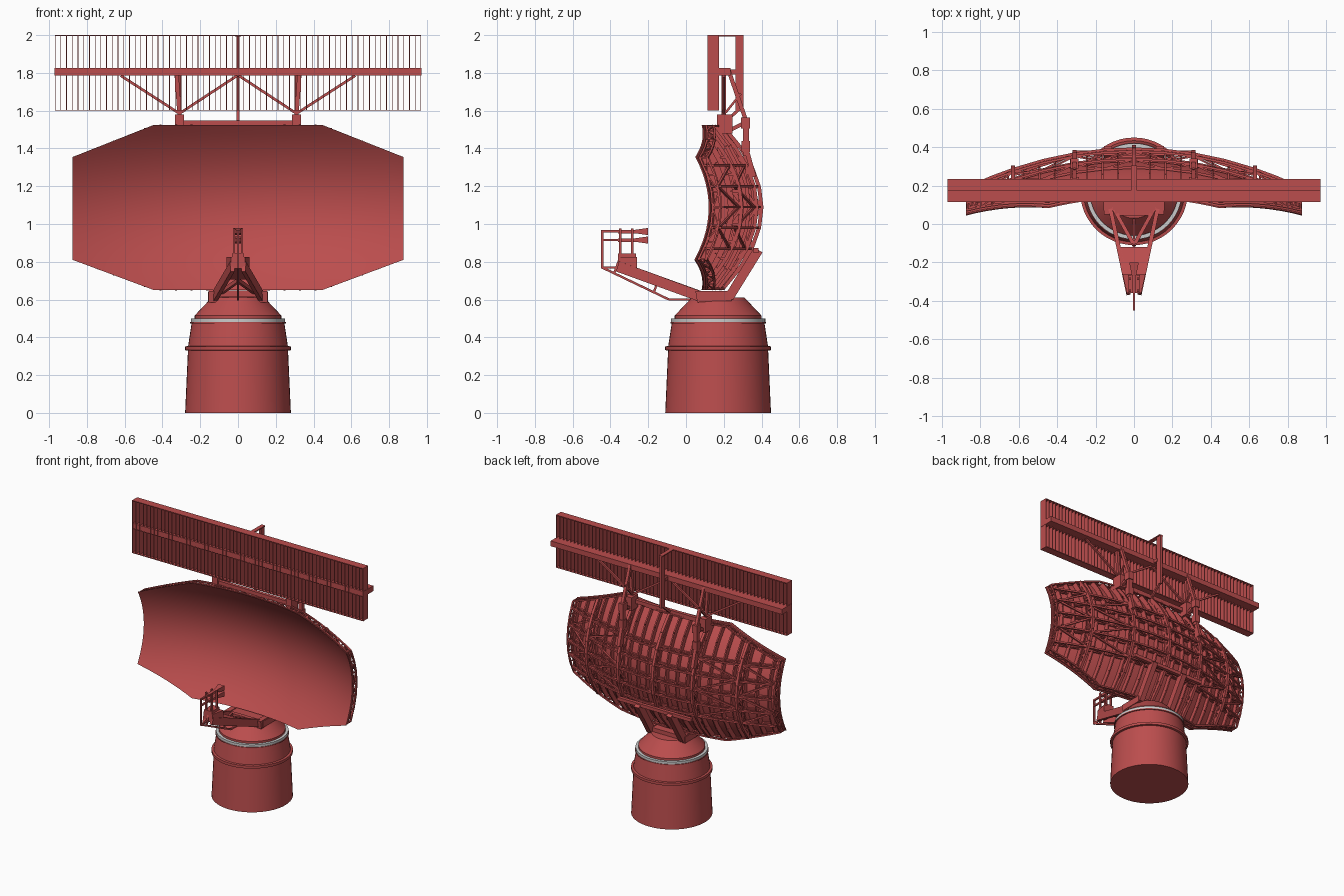
import bpy, bmesh, math
from mathutils import Vector as V

if "Cube" in bpy.data.objects:
    bpy.data.objects.remove(bpy.data.objects["Cube"])


def material(name, rgb):
    m = bpy.data.materials.new(name)
    m.diffuse_color = (*rgb, 1)
    m.use_nodes = True
    m.node_tree.nodes["Principled BSDF"].inputs["Base Color"].default_value = m.diffuse_color
    return m


RED = material("red_paint", (0.5, 0.075, 0.075))
GREY = material("grey_seal", (0.55, 0.58, 0.56))


def finish(name, bm, mat=RED, smooth=None):
    bmesh.ops.recalc_face_normals(bm, faces=bm.faces)
    me = bpy.data.meshes.new(name)
    bm.to_mesh(me)
    bm.free()
    ob = bpy.data.objects.new(name, me)
    bpy.context.collection.objects.link(ob)
    me.materials.append(mat)
    if smooth:
        bpy.ops.object.select_all(action='DESELECT')
        ob.select_set(True)
        bpy.context.view_layer.objects.active = ob
        bpy.ops.object.shade_smooth_by_angle(angle=math.radians(smooth))
    return ob


def hull(bm, lo, hi):
    """Closed prism between two matching loops of points."""
    a, b = [bm.verts.new(p) for p in lo], [bm.verts.new(p) for p in hi]
    n = len(a)
    bm.faces.new(a)
    bm.faces.new(b[::-1])
    for i in range(n):
        bm.faces.new((a[i], b[i], b[(i + 1) % n], a[(i + 1) % n]))


def bar(bm, a, b, w, h=None, w2=None, h2=None):
    """Rectangular beam from a to b: w across, h the other way, w2/h2 at the far end."""
    a, b = V(a), V(b)
    h = h or w
    d = (b - a).normalized()
    ref = V((0, 1, 0)) if abs(d.z) > 0.95 else V((0, 0, 1))
    s = d.cross(ref).normalized()
    u = s.cross(d)
    sg = ((-1, -1), (1, -1), (1, 1), (-1, 1))
    ring = lambda c, w, h: [c + s * (i * w / 2) + u * (j * h / 2) for i, j in sg]
    hull(bm, ring(a, w, h), ring(b, w2 or w, h2 or h))


def box(bm, x0, x1, y0, y1, z0, z1):
    q = ((x0, y0), (x1, y0), (x1, y1), (x0, y1))
    hull(bm, [(x, y, z0) for x, y in q], [(x, y, z1) for x, y in q])


def plate(bm, pts, x0, x1):
    """(y, z) outline extruded along x."""
    hull(bm, [(x0, y, z) for y, z in pts], [(x1, y, z) for y, z in pts])


def lathe(name, prof, mat=RED, n=48, cy=0.17):
    bm = bmesh.new()
    rings = [[bm.verts.new((r * math.cos(2 * math.pi * i / n),
                            cy + r * math.sin(2 * math.pi * i / n), z)) for i in range(n)] for r, z in prof]
    for a, b in zip(rings, rings[1:]):
        for i in range(n):
            bm.faces.new((a[i], a[(i + 1) % n], b[(i + 1) % n], b[i]))
    bm.faces.new(rings[0][::-1])
    bm.faces.new(rings[-1])
    return finish(name, bm, mat, 20)


# Pedestal
lathe("pedestal", [(0.28, 0), (0.265, 0.33), (0.28, 0.332), (0.28, 0.352), (0.264, 0.354),
                   (0.246, 0.472), (0.253, 0.473), (0.253, 0.48), (0.23, 0.485), (0.23, 0.515), (0.14, 0.61)])
lathe("pedestal_seal_ring", [(0.2, 0.479), (0.25, 0.48), (0.25, 0.499), (0.2, 0.5)], GREY)

# Dish shape
XM, XC, ZC = 0.875, 0.445, 1.0875


def ylim(x):
    t = max(0, (abs(x) - XC) / (XM - XC))
    return 0.65 + 0.16 * t, 1.525 - 0.17 * t


def xlim(z):
    t = max((0.81 - z) / 0.16, (z - 1.355) / 0.17, 0)
    return XM - (XM - XC) * t


def S(x, z, off=0.0):
    return V((x, 0.325 - 0.268 * x * x - 0.99 * (z - ZC) ** 2 + off, z))


def depth(z):
    return 0.075 - 0.12 * (z - ZC) ** 2


# Reflector skin: front and back sheets joined round the edge
bm = bmesh.new()
xs = [XC + (XM - XC) * i / 8 for i in range(1, 9)]
xs = [-x for x in xs[::-1]] + [XC * i / 8 for i in range(-8, 9)] + xs
grid = []
for x in xs:
    lo, hi = ylim(x)
    grid.append([bm.verts.new(S(x, lo + (hi - lo) * j / 20)) for j in range(21)])
for a, b in zip(grid, grid[1:]):
    for j in range(20):
        bm.faces.new((a[j], b[j], b[j + 1], a[j + 1]))
ext = bmesh.ops.extrude_face_region(bm, geom=bm.faces[:], use_keep_orig=True)
for v in ext['geom']:
    if isinstance(v, bmesh.types.BMVert):
        v.co.y += 0.007
finish("reflector_skin", bm, smooth=30)

# Shallow stiffening ribs on the skin's back
bm = bmesh.new()
for k in range(-10, 11):
    x = k * 0.082
    lo, hi = ylim(x)
    zs = [lo + 0.01 + (hi - lo - 0.02) * j / 8 for j in range(9)]
    for a, b in zip(zs, zs[1:]):
        bar(bm, S(x, a, 0.027), S(x, b, 0.027), 0.01, 0.038)
finish("reflector_ribs", bm)


def truss(bm, pts, d, w, posts=True):
    """Lattice behind the skin along (x, z) points."""
    for i, (p, q) in enumerate(zip(pts, pts[1:])):
        bar(bm, S(*p, d(p[1])), S(*q, d(q[1])), w, w)
        bar(bm, S(*p, 0.018), S(*q, 0.018), w, w)
        if posts:
            bar(bm, S(*p, 0.012), S(*p, d(p[1])), w * 0.7)
        e, f = (p, q) if i % 2 else (q, p)
        bar(bm, S(*e, 0.018), S(*f, d(f[1])), w * 0.7)
    bar(bm, S(*pts[-1], 0.012), S(*pts[-1], d(pts[-1][1])), w * 0.7)


# Vertical and horizontal back trusses
bm = bmesh.new()
for x in (-0.63, -0.31, 0, 0.31, 0.63):
    lo, hi = ylim(x)
    truss(bm, [(x, lo + 0.01 + (hi - lo - 0.02) * j / 8) for j in range(9)], depth, 0.02)
finish("vertical_trusses", bm)
bm = bmesh.new()
half = (0, 0.155, 0.31, 0.47, 0.63, 0.74)
for z in (0.87, 0.98, 1.09, 1.2, 1.31):
    m = xlim(z) - 0.02
    pos = [x for x in half if x < m - 0.05] + [m]
    truss(bm, [(-x, z) for x in pos[:0:-1]] + [(x, z) for x in pos], lambda z: depth(z) - 0.008, 0.013, False)
# Diagonal braces across the back bays
for s in (-1, 1):
    for z in (0.87, 1.09):
        for x0, x1 in ((0.31, 0.63), (0.63, 0.85)):
            bar(bm, S(s * x0, z, 0.06), S(s * x1, z + 0.11, 0.05), 0.012)
            bar(bm, S(s * x0, z + 0.22, 0.06), S(s * x1, z + 0.11, 0.05), 0.012)
finish("horizontal_trusses", bm)

# Rim lattice around the octagonal edge
bm = bmesh.new()
corners = [(XC, 0.657), (XM - 0.007, 0.815), (XM - 0.007, 1.35), (XC, 1.518)]
corners += [(-x, z) for x, z in corners[::-1]]
for i, (x0, z0) in enumerate(corners):
    x1, z1 = corners[(i + 1) % 8]
    n = 10 if i in (3, 7) else 6
    truss(bm, [(x0 + (x1 - x0) * j / n, z0 + (z1 - z0) * j / n) for j in range(n + 1)], lambda z: 0.058, 0.011)
finish("reflector_rim", bm)

# Cradle carrying the dish on the pedestal
bm = bmesh.new()
for s in (-1, 1):
    plate(bm, [(0.05, 0.645), (0.22, 0.645), (0.36, 0.875), (0.405, 0.85), (0.25, 0.6), (0.06, 0.585)],
          s * 0.115, s * 0.155)
box(bm, -0.16, 0.16, 0.07, 0.24, 0.592, 0.64)
bar(bm, (-0.31, 0.37, 0.86), (0.31, 0.37, 0.86), 0.025)
finish("dish_cradle", bm)

# Feed arm: two converging beams with a deck plate and cross braces
bm = bmesh.new()
for s in (-1, 1):
    bar(bm, (s * 0.125, 0.09, 0.612), (s * 0.03, -0.36, 0.775), 0.022, 0.055)
    bar(bm, (s * 0.1, 0.07, 0.63), (0, -0.11, 0.70), 0.02)
hull(bm, [(-0.085, -0.12, 0.718), (0.085, -0.12, 0.718), (0.037, -0.36, 0.805), (-0.037, -0.36, 0.805)],
     [(-0.085, -0.12, 0.706), (0.085, -0.12, 0.706), (0.037, -0.36, 0.793), (-0.037, -0.36, 0.793)])
bar(bm, (-0.1, 0.06, 0.632), (0.1, 0.06, 0.632), 0.03)
finish("feed_arm", bm)

# Feed frame and lower tie rod
bm = bmesh.new()
q = ((-0.037, -0.36), (0.037, -0.36), (0.06, -0.26), (-0.06, -0.26))
hull(bm, [(x, y, 0.765) for x, y in q], [(x, y, 0.825) for x, y in q])
box(bm, -0.032, 0.032, -0.36, -0.265, 0.825, 0.845)
for s in (-1, 1):
    for y in (-0.355, -0.292):
        box(bm, s * 0.016, s * 0.027, y, y + 0.014, 0.84, 0.975)
box(bm, -0.006, 0.006, -0.45, -0.438, 0.765, 0.968)
for a, b in (((-0.45, 0.962), (-0.34, 0.962)), ((-0.45, 0.915), (-0.34, 0.915)), ((-0.45, 0.77), (-0.34, 0.77)),
             ((-0.445, 0.77), (-0.09, 0.6)), ((-0.09, 0.6), (0.05, 0.6)),
             ((-0.38, 0.74), (-0.35, 0.82)), ((-0.17, 0.64), (-0.14, 0.72))):
    bar(bm, (0, *a), (0, *b), 0.012)
finish("feed_frame", bm)

# Feed horns flaring toward the dish
bm = bmesh.new()
for z in (0.96, 0.915):
    bar(bm, (0, -0.36, z), (0, -0.27, z), 0.022, 0.018)
    bar(bm, (0, -0.27, z), (0, -0.2, z), 0.022, 0.018, 0.05, 0.038)
finish("feed_horns", bm)

# Upper antenna: slats, rails, main beam
bm = bmesh.new()
N = 64
for i in range(N + 1):
    x = -0.968 + 1.936 * i / N
    box(bm, x - 0.0018, x + 0.0018, 0.115, 0.175, 1.602, 1.998)
for z in (1.6, 1.996):
    box(bm, -0.97, 0.97, 0.115, 0.175, z, z + 0.004)
finish("upper_antenna_slats", bm)
bm = bmesh.new()
box(bm, -0.972, 0.972, 0.118, 0.235, 1.785, 1.825)
finish("upper_antenna_beam", bm)

# Centre rear mast of the upper antenna
bm = bmesh.new()
box(bm, -0.015, 0.015, 0.17, 0.305, 1.992, 2.0)
box(bm, -0.009, 0.009, 0.262, 0.305, 1.6, 2.0)
bar(bm, (0, 0.235, 1.805), (0, 0.27, 1.805), 0.025)
bar(bm, (0, 0.285, 1.61), (0, 0.2, 1.535), 0.016)
finish("upper_antenna_mast", bm)

# Upper antenna supports
bm = bmesh.new()
for s in (-1, 1):
    x = s * 0.31
    box(bm, x - 0.024, x + 0.024, 0.165, 0.245, 1.48, 1.58)
    bar(bm, (x, 0.2, 1.58), (s * 0.325, 0.2, 1.79), 0.022)
    for e in (0.005, 0.62):
        bar(bm, (x, 0.2, 1.585), (s * e, 0.2, 1.785), 0.014)
    box(bm, x - 0.02, x + 0.02, 0.29, 0.34, 1.505, 1.565)
    bar(bm, (x, 0.315, 1.555), (x, 0.225, 1.815), 0.022)
    bar(bm, (x, 0.318, 1.51), (x, 0.318, 1.36), 0.03)
    box(bm, x - 0.02, x + 0.02, 0.295, 0.34, 1.38, 1.44)
    bar(bm, (x, 0.318, 1.4), (x, 0.36, 1.25), 0.025)
    bar(bm, (x, 0.24, 1.5), (x, 0.3, 1.53), 0.02)
    bar(bm, (x, 0.21, 1.59), (x, 0.29, 1.69), 0.012)
box(bm, -0.29, 0.29, 0.175, 0.2, 1.52, 1.548)
finish("upper_antenna_supports", bm)
